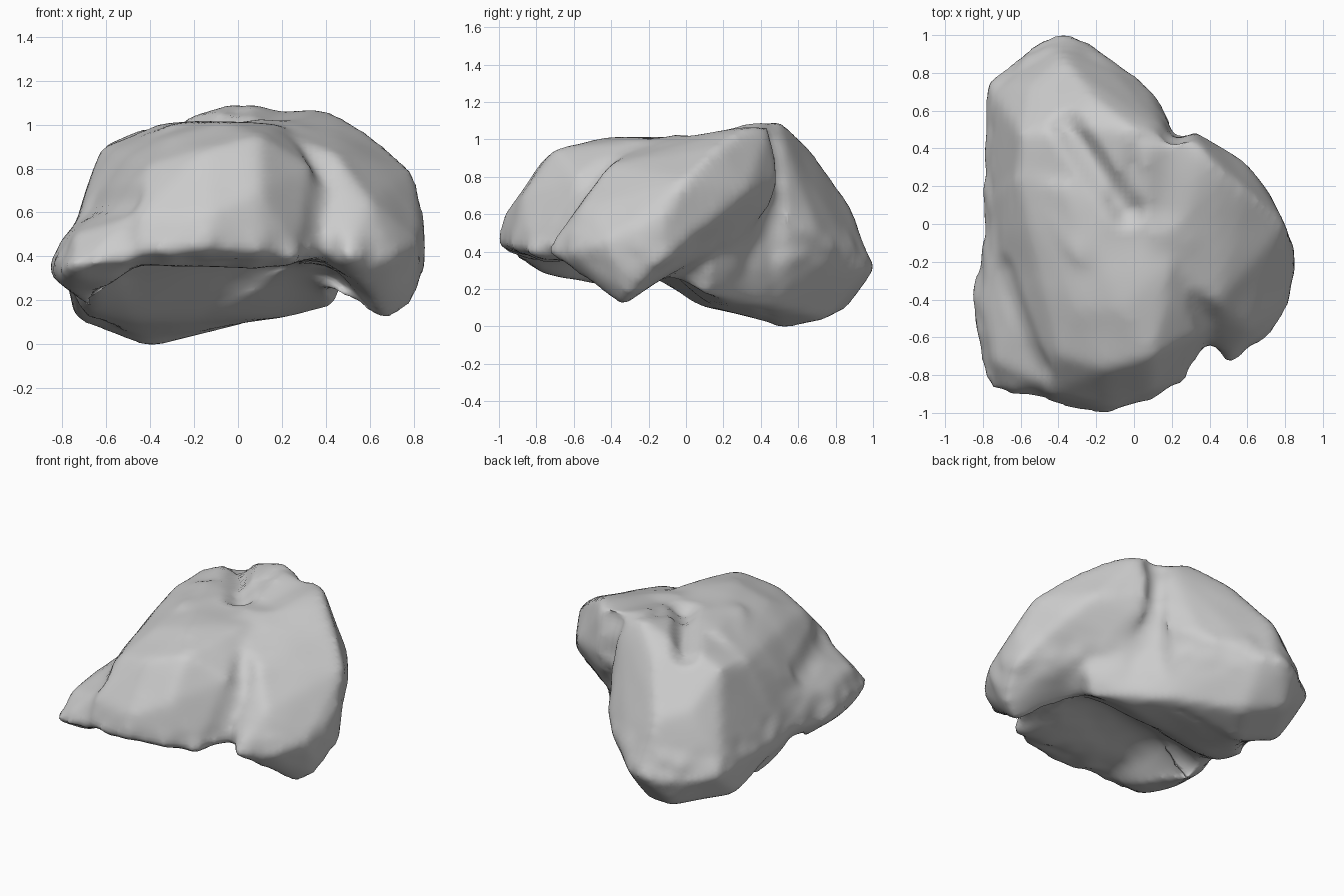
import bpy
import bmesh
from mathutils import Vector, noise

default_cube = bpy.data.objects.get("Cube")
if default_cube:
    bpy.data.objects.remove(default_cube, do_unlink=True)

# Each lobe of the boulder is a hull around a few corner points
core = [
    (-.62, .3, .89), (-.77, .3, .36), (-.1, .5, 1.02), (.2, .45, 1.05),
    (.24, .47, .8), (.18, .42, .5), (.5, .14, .3), (.02, .62, .3),
    (.05, .5, .1), (.45, .1, .15), (.39, -.65, .42), (.37, -.56, .72),
    (.3, -.3, .2), (-.4, .4, .05), (.3, -.1, .99), (-.3, -.2, 1),
    (.27, -.79, .42), (.25, -.68, .75),
]
main_body = [
    (-.8, .1, .36), (-.77, -.5, .4), (-.45, -.95, .4), (-.15, -1.01, .43),
    (.1, -.93, .42), (.28, -.82, .38), (-.13, -.98, .58), (-.45, -.9, .58),
    (.1, -.88, .7), (-.5, -.3, .85), (-.63, .25, .89), (-.4, -.7, .81),
    (-.15, -.77, .88), (.1, -.7, .95), (-.3, -.45, .94), (-.05, -.45, 1.01),
    (-.35, .2, 1.01), (.2, -.2, 1), (.34, -.58, .8), (-.4, .5, 0),
    (-.7, .2, .12), (.2, .3, .13), (-.6, -.5, .25), (-.73, -.1, .56),
]
back_lobe = [
    (-.36, 1.01, .3), (-.22, .96, .3), (-.48, .98, .3), (-.62, .88, .3),
    (-.78, .74, .32), (-.77, .5, .35), (-.08, .81, .48), (.07, .74, .45),
    (.22, .55, .55), (-.4, .5, -.02), (-.25, .75, .03), (-.5, .86, .1),
    (.1, .45, .11), (-.74, .5, .1), (-.6, .48, .9), (-.4, .5, .99),
    (0, .5, 1.1), (.15, .48, 1.05), (-.2, .65, .96), (-.55, .73, .71),
    (-.38, .88, .65), (-.62, .2, .89), (-.2, 0, 1), (-.8, 0, .36),
]
side_lobe = [
    (.05, .42, 1.1), (.3, .46, 1.08), (.44, .3, 1.05), (.59, .18, .96),
    (.8, 0, .78), (.59, .33, .72), (.32, .5, .78), (.7, .19, .6),
    (.85, -.12, .58), (.85, -.15, .33), (.83, -.42, .45), (.79, -.3, .17),
    (.67, -.35, .09), (.5, -.75, .4), (.69, -.62, .4), (.55, -.5, .27),
    (.6, -.56, .65), (.45, -.42, .86), (.1, -.2, 1), (.35, .32, .45),
    (.3, 0, .18), (.25, -.3, .28), (0, .2, 1.02), (.3, .46, .62),
]
foot = [
    (-.86, -.38, .32), (-.83, -.66, .31), (-.77, -.88, .35), (-.5, -.94, .38),
    (-.81, -.4, .47), (-.74, -.74, .5), (-.62, -.4, .62), (-.45, -.85, .58),
    (-.7, -.3, .11), (-.6, -.65, .22), (-.8, 0, .36), (-.73, 0, .57),
    (-.4, -.3, .2),
]

# Creases and hollows pressed into the stone: start, end, width, depth
creases = [
    ((-.38, .55, 1), (-.04, .07, 1), .06, .07),
    ((.13, .1, 1.03), (.22, .48, 1.06), .09, .03),
    ((.23, .5, 1), (.24, .5, .8), .05, .02),
    ((.2, .48, .52), (.3, .36, .35), .12, .03),
    ((-.68, -.25, .62), (-.48, -.75, .64), .06, .02),
    ((-.4, -.35, .23), (.25, -.25, .22), .25, .17),
]


def build_hull_mesh(lobes):
    """Collect one convex hull per lobe in a single mesh."""
    bm = bmesh.new()
    for points in lobes:
        verts = [bm.verts.new(p) for p in points]
        result = bmesh.ops.convex_hull(bm, input=verts)
        inside = result["geom_interior"] + result["geom_unused"]
        loose = [v for v in set(inside) if isinstance(v, bmesh.types.BMVert)]
        bmesh.ops.delete(bm, geom=loose, context="VERTS")
    bmesh.ops.recalc_face_normals(bm, faces=bm.faces)
    mesh = bpy.data.meshes.new("boulder")
    bm.to_mesh(mesh)
    bm.free()
    return mesh


def crease_depth(point):
    """Depth of all creases at a point."""
    depth = 0
    for start, end, width, amount in creases:
        a, b = Vector(start), Vector(end)
        along = b - a
        t = max(0, min(1, (point - a).dot(along) / along.length_squared))
        falloff = max(0, 1 - (point - a - along * t).length / (width * 2))
        depth += amount * falloff * falloff * (3 - 2 * falloff)
    return depth


# Fuse the lobes and soften their edges
boulder = bpy.data.objects.new(
    "boulder", build_hull_mesh([core, main_body, back_lobe, side_lobe, foot]))
bpy.context.collection.objects.link(boulder)
remesh = boulder.modifiers.new("fuse", "REMESH")
remesh.mode = "VOXEL"
remesh.voxel_size = .03
soften = boulder.modifiers.new("soften", "SMOOTH")
soften.factor = .5
soften.iterations = 9
depsgraph = bpy.context.evaluated_depsgraph_get()
fused = bpy.data.meshes.new_from_object(boulder.evaluated_get(depsgraph))
boulder.modifiers.clear()
boulder.data = fused

# Press in the creases and add gentle lumps, stronger along the lower rim
normals = [v.normal.copy() for v in fused.vertices]
for v, normal in zip(fused.vertices, normals):
    rim = max(0, 1 - abs(v.co.z - .38) / .15)
    lump = noise.noise(v.co * 3.5) * .008 + noise.noise(v.co * 8) * .02 * rim
    v.co += normal * (lump - crease_depth(v.co))

# Rest the boulder on the ground
ground = min(v.co.z for v in fused.vertices)
for v in fused.vertices:
    v.co.z -= ground

# Plain grey stone
stone = bpy.data.materials.new("grey stone")
stone.use_nodes = True
grey = (.6, .6, .6, 1)
stone.diffuse_color = grey
stone.node_tree.nodes["Principled BSDF"].inputs["Base Color"].default_value = grey
fused.materials.clear()
fused.materials.append(stone)
for polygon in fused.polygons:
    polygon.use_smooth = True
    polygon.material_index = 0
